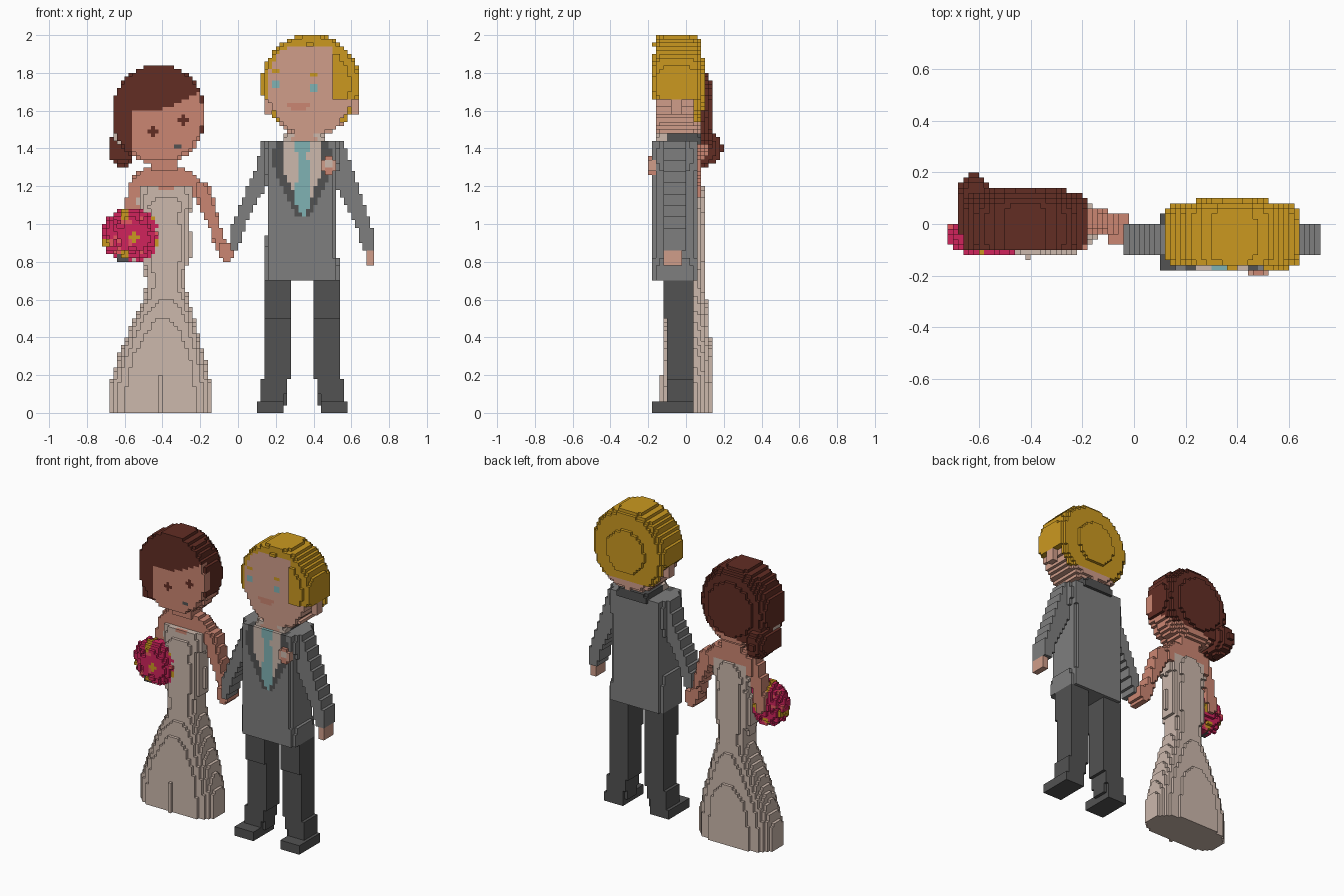
import bpy, random, math

if "Cube" in bpy.data.objects:
    bpy.data.objects.remove(bpy.data.objects["Cube"])

V = 0.02                      # edge of one block
random.seed(4)
COLOURS = {                   # sRGB values, converted to linear below
    "brown_hair": (98, 45, 36), "warm_skin": (203, 134, 114), "light_skin": (208, 157, 138),
    "gold": (203, 153, 32), "ivory": (204, 184, 172), "mid_grey": (126, 126, 126),
    "dark_grey": (82, 82, 82), "teal": (128, 178, 180), "magenta": (208, 36, 92),
    "coral": (232, 88, 96)}
NAMES = list(COLOURS)
cells = {}                    # (i, j, k) -> (part name, colour name)


def fill(part, lo, hi, rule):
    """Fill every block whose centre gets a colour from rule(x, y, z)."""
    r = [range(math.floor(a / V) - 1, math.ceil(b / V) + 1) for a, b in zip(lo, hi)]
    for k in r[2]:
        for j in r[1]:
            for i in r[0]:
                if k >= 0:
                    c = rule((i + .5) * V, (j + .5) * V, (k + .5) * V)
                    if c:
                        cells[i, j, k] = (part, c)


def loft(part, keys, colour, n=4):
    """Stack of rounded sections; keys are (z, x0, x1, y0, y1) going upwards."""
    def rule(x, y, z):
        if not keys[0][0] <= z <= keys[-1][0]:
            return None
        for a, b in zip(keys, keys[1:]):
            if a[0] <= z <= b[0]:
                t = (z - a[0]) / (b[0] - a[0])
                x0, x1, y0, y1 = (p + (q - p) * t for p, q in zip(a[1:], b[1:]))
                u, w = (2 * x - x0 - x1) / (x1 - x0), (2 * y - y0 - y1) / (y1 - y0)
                if abs(u) ** n + abs(w) ** n <= 1:
                    return colour(x, y, z) if callable(colour) else colour
                return None
    lo = [min(k[c] for k in keys) for c in (1, 3, 0)]
    hi = [max(k[c] for k in keys) for c in (2, 4, 0)]
    fill(part, lo, hi, rule)


def box(part, x0, x1, y0, y1, z0, z1, colour):
    loft(part, [(z0, x0, x1, y0, y1), (z1, x0, x1, y0, y1)], colour, 60)


def blob(part, c, r, colour, front=2, back=2):
    """Ellipsoid; higher front/back powers flatten it into a thick disc."""
    def rule(x, y, z):
        d = ((x - c[0]) / r[0]) ** 2 + ((z - c[2]) / r[2]) ** 2
        p = front if y < c[1] else back
        if d + abs((y - c[1]) / r[1]) ** p <= 1:
            return colour(x, y, z) if callable(colour) else colour
    fill(part, [a - b for a, b in zip(c, r)], [a + b for a, b in zip(c, r)], rule)


def paint(part, x0, x1, z0, z1, colour):
    """Recolour the frontmost blocks of a part."""
    front = {}
    for (i, j, k), (p, _) in cells.items():
        if p == part and x0 < (i + .5) * V < x1 and z0 < (k + .5) * V < z1:
            front[i, k] = min(j, front.get((i, k), 99))
    for (i, k), j in front.items():
        cells[i, j, k] = (part, colour)


# ---- bride: shoulders, neck, arms
loft("bride_shoulders", [(1.14, -.57, -.2, -.03, .08), (1.22, -.575, -.18, -.03, .08),
     (1.26, -.55, -.22, -.03, .08), (1.3, -.49, -.29, -.02, .07)], "warm_skin")
loft("bride_neck", [(1.28, -.47, -.31, -.04, .08), (1.4, -.47, -.31, -.04, .08)], "warm_skin")
loft("bride_right_arm", [(.9, -.62, -.55, -.04, .05), (.98, -.62, -.54, -.02, .06),
     (1.1, -.6, -.52, -.02, .06), (1.22, -.575, -.5, -.02, .07)], "warm_skin")
loft("bride_left_arm", [(.86, -.12, -.04, -.04, .04), (.95, -.14, -.08, -.04, .05),
     (1.08, -.2, -.115, -.04, .06), (1.22, -.25, -.155, -.03, .07)], "warm_skin")

# ---- dress
loft("dress", [(0, -.685, -.135, -.13, .14), (.14, -.685, -.135, -.13, .14),
     (.2, -.665, -.155, -.13, .14), (.3, -.635, -.175, -.13, .14), (.4, -.59, -.205, -.12, .13),
     (.5, -.555, -.23, -.11, .12), (.6, -.505, -.26, -.09, .11), (.68, -.485, -.28, -.08, .1),
     (.75, -.495, -.28, -.08, .1), (.82, -.52, -.25, -.08, .1), (.95, -.52, -.25, -.08, .1),
     (1.04, -.505, -.265, -.08, .1), (1.1, -.535, -.235, -.08, .1),
     (1.2, -.525, -.235, -.06, .09)], "ivory", 2.6)
paint("dress", -.42, -.34, 1.18, 1.2, "warm_skin")


# ---- bride head with swept hair
def bride_head(x, y, z):
    inner = ((x + .42) / .235) ** 2 + ((z - 1.58) / .25) ** 2 <= 1
    if y < -.04:                                   # face side
        hair = z > 1.59 + .9 * (x + .55) ** 2 or x < -.56
        if not hair and not inner:
            return "brown_hair" if y > -.08 and z > 1.45 else None
    else:                                          # sweeps down towards the bun
        hair = z > 1.45 - .5 * max(0, y) + .12 * (x + .42)
    return "brown_hair" if hair else "warm_skin"


blob("bride_head", (-.42, 0, 1.58), (.25, .15, .265),
     lambda x, y, z: bride_head(x, y, z) if y > -.1 else None, 8, 4)
blob("hair_bun", (-.615, .08, 1.4), (.07, .115, .1), "brown_hair")
box("hair_bun", -.68, -.56, -.04, .06, 1.34, 1.46, "brown_hair")
box("hair_flower", -.66, -.6, -.06, .02, 1.44, 1.48, "ivory")
box("hair_flower", -.64, -.62, -.06, .02, 1.42, 1.5, "ivory")
paint("bride_head", -.48, -.42, 1.48, 1.5, "brown_hair")
paint("bride_head", -.46, -.44, 1.46, 1.52, "brown_hair")
paint("bride_head", -.32, -.26, 1.54, 1.56, "brown_hair")
paint("bride_head", -.3, -.28, 1.52, 1.58, "brown_hair")
paint("bride_head", -.34, -.3, 1.4, 1.42, "dark_grey")

# ---- bouquet with gold and coral blossoms
GOLD = [(-.6, 1.05), (-.55, .93), (-.44, 1.04), (-.71, .9), (-.42, .89), (-.6, .84)]


def blossom(x, y, z):
    e = ((x + .565) / .155) ** 2 + ((y + .045) / .08) ** 2 + ((z - .94) / .14) ** 2
    if e > .8 and random.random() < .3:
        return None
    if any((x - a) ** 2 + (z - b) ** 2 < .0007 for a, b in GOLD):
        return "gold"
    return "coral" if random.random() < .1 else "magenta"


box("bouquet_stem", -.64, -.58, -.08, -.02, .8, .86, "dark_grey")
box("bouquet_stem", -.58, -.52, -.08, -.02, .8, .86, "ivory")
blob("bouquet", (-.565, -.045, .94), (.16, .085, .145), blossom)

# ---- groom: legs and shoes
for side in (-1, 1):
    def leg(z, a, b, y0, y1):
        x0, x1 = sorted((.34 + side * a, .34 + side * b))
        return (z, x0, x1, y0, y1)
    loft("trouser_leg", [leg(.04, .09, .23, -.1, .04), leg(.17, .08, .22, -.1, .04),
         leg(.18, .06, .2, -.1, .04), leg(.5, .06, .2, -.1, .04),
         leg(.52, .06, .21, -.13, .05), leg(.72, .06, .21, -.13, .05)], "dark_grey", 7)
    loft("shoe", [leg(0, .09, .25, -.18, .05), leg(.06, .09, .25, -.18, .05)], "dark_grey", 7)


# ---- jacket with lapels, shirt and tie
def suit(x, y, z):
    d = abs(x - .345)
    if y < -.1 and z > 1.03:
        tie = .035 if z > 1.39 else .02 + (1.39 - z) * .09 if z > 1.12 else (z - 1.04) * .55
        shirt = .1 if z > 1.27 else .1 * (z - 1.05) / .22
        if d < tie:
            return "teal"
        if d < shirt:
            return "ivory"
        if d < shirt + .045 + (.02 if 1.3 < z < 1.4 else 0):
            return "dark_grey"
    return "mid_grey"


loft("jacket", [(.7, .135, .54, -.18, .06), (.95, .15, .52, -.18, .06), (1.2, .15, .52, -.18, .06),
     (1.36, .14, .54, -.18, .06), (1.44, .15, .53, -.18, .06)], suit, 7)
loft("collar", [(1.42, .23, .47, -.16, .08), (1.48, .24, .46, -.16, .08)],
     lambda x, y, z: "dark_grey" if y > -.1 else "ivory", 7)
loft("groom_neck", [(1.44, .26, .44, -.16, .04), (1.54, .26, .44, -.14, .04)], "light_skin")
box("lapel_flower", .44, .52, -.2, -.16, 1.28, 1.34, "light_skin")
box("lapel_flower", .46, .5, -.2, -.16, 1.26, 1.36, "warm_skin")
box("lapel_flower", .46, .5, -.2, -.18, 1.3, 1.34, "ivory")

# ---- groom arms and hands
def arm_keys(rows):
    return [(z, a, b, -.13, .01) for z, a, b in rows]


loft("groom_right_sleeve", arm_keys([(.86, -.05, .0), (.94, -.05, .02), (1.05, -.01, .065),
     (1.13, .025, .11), (1.23, .06, .165), (1.31, .1, .22), (1.44, .125, .25)]), "mid_grey", 6)
loft("groom_left_sleeve", arm_keys([(.86, .66, .72), (.97, .63, .715), (1.08, .58, .675),
     (1.21, .515, .635), (1.31, .48, .6), (1.44, .44, .56)]), "mid_grey", 6)
box("groom_left_hand", .68, .72, -.12, -.02, .78, .86, "light_skin")
box("joined_hands", -.1, -.02, -.08, .04, .82, .9, "warm_skin")
box("joined_hands", -.08, -.04, -.08, .04, .8, .82, "warm_skin")


# ---- groom head with side-parted hair
def groom_head(x, y, z):
    inner = ((x - .385) / .235) ** 2 + ((z - 1.73) / .24) ** 2 <= 1
    if y > .04 and z > 1.53:
        return "gold"
    if z < 1.67:
        return "light_skin" if (inner or z < 1.55) and y > -.16 else None
    if inner and x < .51 and z < 1.95:
        return "light_skin" if y > -.16 else None
    return "gold"


blob("groom_head", (.385, -.045, 1.735), (.262, .14, .27), groom_head, 9, 9)
for x in (.14, .6):
    box("ear", x, x + .04, -.08, -.02, 1.58, 1.66, "light_skin")
paint("groom_head", .18, .22, 1.72, 1.76, "teal")
paint("groom_head", .38, .42, 1.7, 1.74, "teal")
paint("groom_head", .18, .22, 1.8, 1.82, "gold")
paint("groom_head", .38, .42, 1.78, 1.8, "gold")
paint("groom_head", .26, .38, 1.62, 1.64, "warm_skin")
paint("groom_head", .28, .36, 1.6, 1.62, "warm_skin")

# ---- turn the blocks into one mesh per part, keeping only outer faces
mats = []
for name, rgb in COLOURS.items():
    m = bpy.data.materials.new(name)
    m.diffuse_color = [((c / 255 + .055) / 1.055) ** 2.4 for c in rgb] + [1]
    m.use_nodes = True
    m.node_tree.nodes["Principled BSDF"].inputs["Base Color"].default_value = m.diffuse_color
    mats.append(m)
DIRS = [(a, s) for a in range(3) for s in (0, 1)]
for part in dict.fromkeys(p for p, _ in cells.values()):
    verts, faces, tints = {}, [], []
    for cell, (p, colour) in cells.items():
        if p != part:
            continue
        for a, s in DIRS:
            near = list(cell)
            near[a] += 2 * s - 1
            if tuple(near) in cells:
                continue
            quad = []
            for u, w in ((0, 0), (1, 0), (1, 1), (0, 1)):
                q = list(cell)
                q[a] += s
                q[(a + 1) % 3] += u
                q[(a + 2) % 3] += w
                quad.append(verts.setdefault(tuple(q), len(verts)))
            faces.append(quad if s else quad[::-1])
            tints.append(NAMES.index(colour))
    if not faces:
        continue
    mesh = bpy.data.meshes.new(part)
    mesh.from_pydata([[c * V for c in q] for q in verts], [], faces)
    used = sorted(set(tints))
    for t in used:
        mesh.materials.append(mats[t])
    for poly, t in zip(mesh.polygons, tints):
        poly.material_index = used.index(t)
    bpy.context.collection.objects.link(bpy.data.objects.new(part, mesh))
